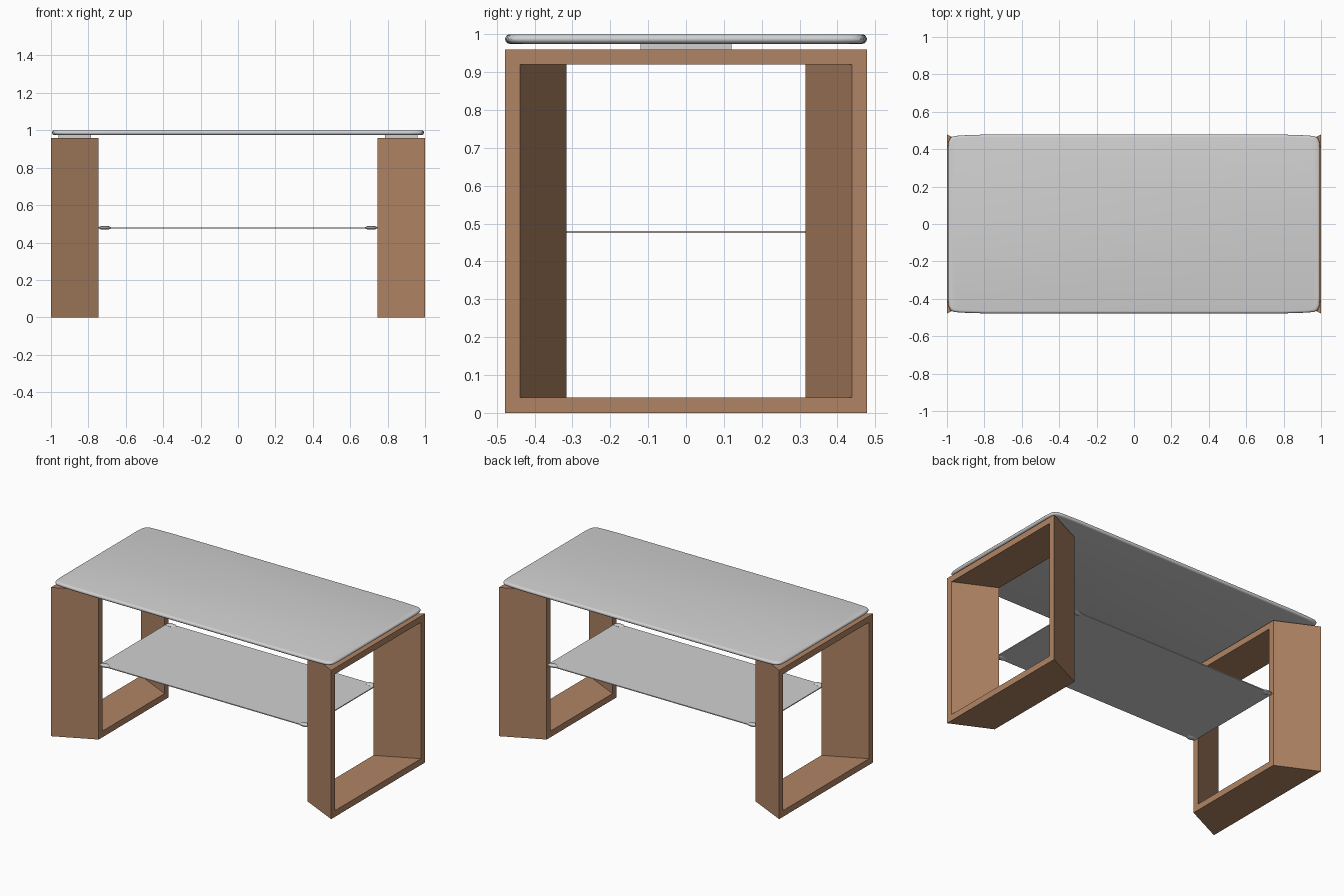
import bpy, bmesh, math

if "Cube" in bpy.data.objects:
    bpy.data.objects.remove(bpy.data.objects["Cube"])


def material(name, rgb):
    m = bpy.data.materials.new(name)
    m.diffuse_color = (*rgb, 1.0)
    m.use_nodes = True
    m.node_tree.nodes["Principled BSDF"].inputs["Base Color"].default_value = m.diffuse_color
    return m


WOOD = material("warm wood", (0.434, 0.231, 0.127))
GLASS = material("pale grey glass", (0.64, 0.64, 0.64))


def make_object(name, bm, mat, smooth=False):
    bmesh.ops.recalc_face_normals(bm, faces=bm.faces)
    me = bpy.data.meshes.new(name)
    bm.to_mesh(me)
    bm.free()
    me.materials.append(mat)
    ob = bpy.data.objects.new(name, me)
    bpy.context.collection.objects.link(ob)
    if smooth:
        bpy.ops.object.select_all(action='DESELECT')
        ob.select_set(True)
        bpy.context.view_layer.objects.active = ob
        bpy.ops.object.shade_smooth_by_angle(angle=math.radians(35))
    return ob


def loft(bm, rings, cap=False, closed=False):
    loops = [[bm.verts.new(p) for p in r] for r in rings]
    pairs = list(zip(loops, loops[1:]))
    if closed:
        pairs.append((loops[-1], loops[0]))
    for a, b in pairs:
        n = len(a)
        for i in range(n):
            j = (i + 1) % n
            bm.faces.new((a[i], a[j], b[j], b[i]))
    if cap:
        bm.faces.new(loops[0])
        bm.faces.new(loops[-1])


def box(name, lo, hi, mat):
    bm = bmesh.new()
    loft(bm, [[(lo[0], lo[1], z), (hi[0], lo[1], z), (hi[0], hi[1], z), (lo[0], hi[1], z)]
              for z in (lo[2], hi[2])], cap=True)
    return make_object(name, bm, mat)


def rect(x, y, z0, z1):
    return [(x, -y, z0), (x, y, z0), (x, y, z1), (x, -y, z1)]


for side, s in (("left", -1), ("right", 1)):
    # Hollow leg frame, narrowing towards the middle of the table
    bm = bmesh.new()
    loft(bm, [rect(s * 1.0, 0.478, 0, 0.96), rect(s * 0.745, 0.356, 0, 0.96),
              rect(s * 0.745, 0.316, 0.04, 0.92), rect(s * 1.0, 0.438, 0.04, 0.92)],
         closed=True)
    make_object(side + "_leg_frame", bm, WOOD)

    # Spacer between frame and top
    xs = sorted((s * 0.785, s * 0.96))
    box(side + "_spacer", (xs[0], -0.12, 0.96), (xs[1], 0.12, 0.98), GLASS)

    # Flat oval clips holding the shelf corners
    for end, t in (("front", -1), ("back", 1)):
        bm = bmesh.new()
        rings = []
        for k, z in ((0.6, 0.470), (1.0, 0.475), (1.0, 0.482), (0.6, 0.488)):
            rings.append([(s * 0.712 + 0.033 * k * math.cos(a), t * 0.337 + 0.021 * k * math.sin(a), z)
                          for a in (math.tau * i / 16 for i in range(16))])
        loft(bm, rings, cap=True)
        make_object(f"{side}_{end}_shelf_clip", bm, GLASS, smooth=True)

# Thin shelf
box("shelf", (-0.745, -0.35, 0.475), (0.745, 0.35, 0.481), GLASS)

# Table top: slightly bowed outline with soft corners and a rounded rim
quarter = [(0.995, 0.0), (0.995, 0.40), (0.991, 0.44), (0.982, 0.460),
           (0.964, 0.470), (0.92, 0.474), (0.80, 0.478), (0.0, 0.478)]
outline = quarter[:-1]
outline += [(-x, y) for x, y in quarter[:0:-1]]
outline += [(-x, -y) for x, y in quarter[:-1]]
outline += [(x, -y) for x, y in quarter[:0:-1]]
bm = bmesh.new()
rings = []
N = 8
for i in range(N + 1):
    a = -math.pi / 2 + math.pi * i / N
    inset = 1 - math.cos(a)
    z = 0.9875 + 0.0125 * math.sin(a)
    rings.append([(x * (1 - 0.016 * inset), y * (1 - 0.026 * inset), z) for x, y in outline])
loft(bm, rings, cap=True)
make_object("table_top", bm, GLASS, smooth=True)
